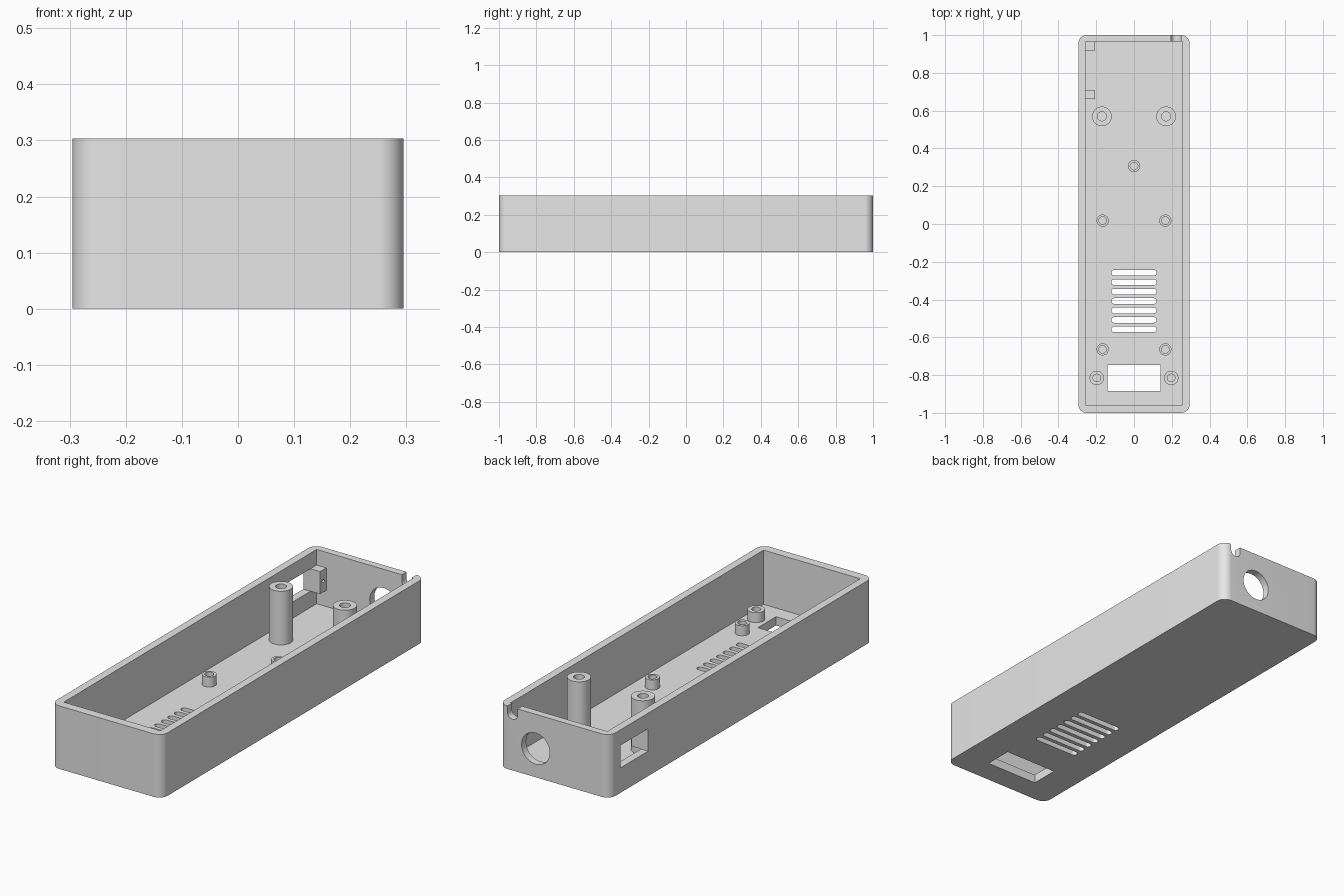
import bpy, bmesh, math

if "Cube" in bpy.data.objects:
    bpy.data.objects.remove(bpy.data.objects["Cube"])

H = 0.303          # case height
FLOOR = 0.042      # floor thickness

grey = bpy.data.materials.new("plain grey")
grey.diffuse_color = (0.8, 0.8, 0.8, 1)
grey.use_nodes = True
grey.node_tree.nodes["Principled BSDF"].inputs["Base Color"].default_value = grey.diffuse_color


def rounded(cx, cy, hw, hh, r, n=8):
    """Rounded rectangle outline, counter-clockwise."""
    pts = []
    for q, (sx, sy) in enumerate([(1, 1), (-1, 1), (-1, -1), (1, -1)]):
        for i in range(n + 1):
            a = math.pi / 2 * (q + i / n)
            p = (cx + sx * (hw - r) + r * math.cos(a), cy + sy * (hh - r) + r * math.sin(a))
            if not pts or math.dist(p, pts[-1]) > 1e-5:
                pts.append(p)
    if math.dist(pts[0], pts[-1]) < 1e-5:
        pts.pop()
    return pts


def rect(u0, u1, v0, v1):
    return [(u0, v0), (u1, v0), (u1, v1), (u0, v1)]


def circle(cx, cy, r, n=48):
    return [(cx + r * math.cos(2 * math.pi * i / n), cy + r * math.sin(2 * math.pi * i / n))
            for i in range(n)]


def prism(bm, outline, axis, lo, hi):
    """Extrude a 2D outline along an axis."""
    place = {"X": lambda u, v, w: (w, u, v),
             "Y": lambda u, v, w: (u, w, v),
             "Z": lambda u, v, w: (u, v, w)}[axis]
    a = [bm.verts.new(place(u, v, lo)) for u, v in outline]
    b = [bm.verts.new(place(u, v, hi)) for u, v in outline]
    bm.faces.new(a)
    bm.faces.new(b)
    for i in range(len(a)):
        j = (i + 1) % len(a)
        bm.faces.new((a[i], a[j], b[j], b[i]))


def make(name, bm):
    bmesh.ops.recalc_face_normals(bm, faces=bm.faces)
    me = bpy.data.meshes.new(name)
    bm.to_mesh(me)
    bm.free()
    ob = bpy.data.objects.new(name, me)
    bpy.context.collection.objects.link(ob)
    me.materials.append(grey)
    return ob


def cut(ob, bm):
    """Subtract the cutter mesh and bake the result."""
    cutter = make("cutter", bm)
    cutter.hide_render = True
    mod = ob.modifiers.new("cut", "BOOLEAN")
    mod.operation, mod.solver, mod.object = "DIFFERENCE", "EXACT", cutter
    bpy.context.view_layer.objects.active = ob
    bpy.ops.object.modifier_apply(modifier=mod.name)
    bpy.data.objects.remove(cutter)


def smooth(ob):
    bpy.ops.object.select_all(action="DESELECT")
    ob.select_set(True)
    bpy.context.view_layer.objects.active = ob
    bpy.ops.object.shade_smooth_by_angle(angle=math.radians(30))


# Case: rounded tray with a square-cornered cavity
bm = bmesh.new()
prism(bm, rounded(0, 0, 0.295, 1.0, 0.045, 12), "Z", 0, H)
case = make("case_shell", bm)
bm = bmesh.new()
prism(bm, rect(-0.257, 0.257, -0.957, 0.965), "Z", FLOOR, 0.4)
cut(case, bm)

# Openings in floor and walls
bm = bmesh.new()
for i in range(7):                                                   # vent slots
    prism(bm, rounded(0, -0.258 - 0.05 * i, 0.12, 0.015, 0.015), "Z", -0.1, 0.1)
prism(bm, rect(-0.14, 0.14, -0.884, -0.746), "Z", -0.1, 0.1)         # floor window
prism(bm, circle(0.10, 0.138, 0.075), "Y", 0.9, 1.1)                 # round port
prism(bm, rect(0.709, 0.918, 0.12, 0.228), "X", -0.35, -0.23)        # side window
notch = [(0.223 + 0.027 * math.cos(a), 0.273 + 0.027 * math.sin(a))
         for a in [math.pi * (1 + i / 16) for i in range(17)]]
prism(bm, notch + [(0.25, 0.35), (0.196, 0.35)], "Y", 0.92, 1.1)     # cable notch
cut(case, bm)
smooth(case)

# Hollow posts: x, y, outer radius, hole radius, top
posts = [("centre_post", 0, 0.307, 0.032, 0.02, 0.095)]
for side, s in (("left", -1), ("right", 1)):
    posts += [(side + "_tall_post", s * 0.17, 0.57, 0.052, 0.024, 0.30),
              (side + "_middle_post", s * 0.166, 0.018, 0.032, 0.02, 0.09),
              (side + "_front_post", s * 0.166, -0.664, 0.032, 0.02, 0.09),
              (side + "_corner_post", s * 0.197, -0.815, 0.038, 0.02, 0.09)]
for name, x, y, r, hole, top in posts:
    bm = bmesh.new()
    n = 40
    profile = [(r, FLOOR), (r, top), (hole, top), (hole, FLOOR + 0.001)]
    rings = [[bm.verts.new((px, py, z)) for px, py in circle(x, y, rad, n)] for rad, z in profile]
    for a, b in zip(rings, rings[1:]):
        for i in range(n):
            j = (i + 1) % n
            bm.faces.new((a[i], a[j], b[j], b[i]))
    bm.faces.new(rings[-1])
    smooth(make(name, bm))

# Switch mounting blocks beside the side window, each with a screw hole
for name, y0, y1 in (("rear_switch_block", 0.918, 0.966), ("front_switch_block", 0.661, 0.709)):
    bm = bmesh.new()
    prism(bm, rect(y0, y1, 0.12, 0.228), "X", -0.26, -0.206)
    block = make(name, bm)
    bm = bmesh.new()
    prism(bm, circle((y0 + y1) / 2, 0.174, 0.008, 16), "X", -0.25, -0.15)
    cut(block, bm)
    smooth(block)
